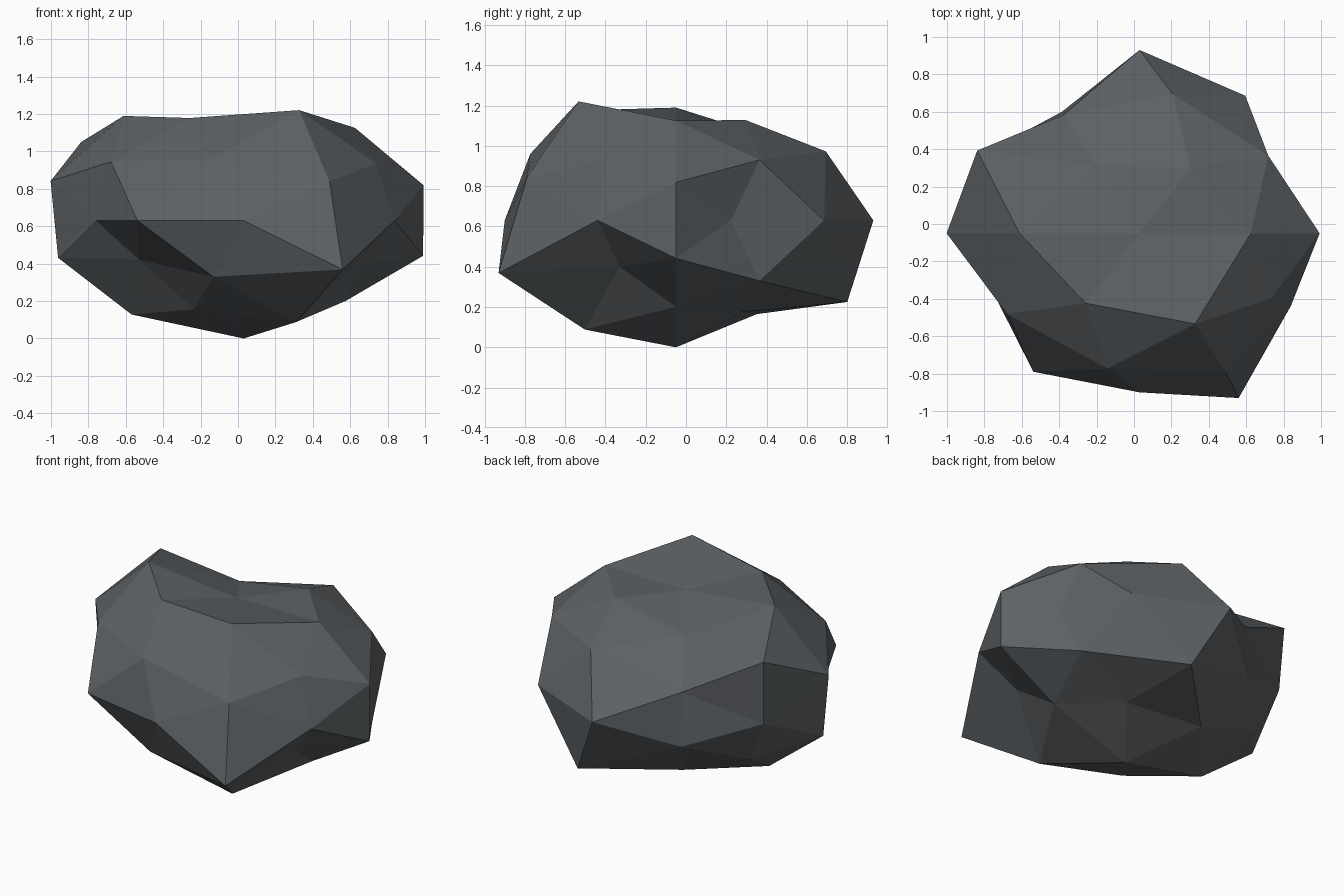
import bpy, bmesh, math
from mathutils import Matrix, Vector

if "Cube" in bpy.data.objects:
    bpy.data.objects.remove(bpy.data.objects["Cube"])

# Stone colour
stone = bpy.data.materials.new("dark_slate_grey")
stone.diffuse_color = (0.108, 0.120, 0.129, 1)
stone.use_nodes = True
stone.node_tree.nodes["Principled BSDF"].inputs["Base Color"].default_value = stone.diffuse_color

# Bulge of the rock: rings along the y axis, each listed by angle from +x towards +z
BULGE = {
    1.0: [1.19],
    0.9: [1.075, 1.085, 0.955, 0.975, 1.21],
    0.5: [1.0, 0.90, 1.0, 0.975, 1.0],
    0.4: [0.82, 0.985, 1.20, 0.97, 0.935],
    0.0: [1.012, 1.013, 0.895, 1.092, 1.085, 1.043, 1.02, 1.03, 0.93, 1.009],
    -0.4: [0.98, 1.045, 0.884, 0.957, 0.837],
    -0.5: [0.95, 1.13, 1.03, 0.815, 1.07],
    -0.9: [1.08, 1.06, 1.08, 1.0, 1.245],
    -1.0: [1.06],
}
CENTRE = Vector((0.03, -0.05, 0.63))


def angle(v):
    return round(math.degrees(math.atan2(v.co.z, v.co.x))) % 360


# Low-poly ball with its poles along y
bm = bmesh.new()
bmesh.ops.create_icosphere(bm, subdivisions=2, radius=1.0,
                           matrix=Matrix.Rotation(-math.pi / 2, 4, 'X'))
rings = {}
for v in bm.verts:
    rings.setdefault(round(v.co.y, 1), []).append(v)

# Flatten the ball and push each corner in or out
for key, ring in rings.items():
    ring.sort(key=angle)
    for v, r in zip(ring, BULGE[key]):
        d = v.co.copy()
        v.co = CENTRE + Vector((d.x * r, d.y * (r - 0.21), d.z * (r - 0.40)))

bmesh.ops.recalc_face_normals(bm, faces=bm.faces)
mesh = bpy.data.meshes.new("rock")
bm.to_mesh(mesh)
bm.free()
mesh.materials.append(stone)
rock = bpy.data.objects.new("rock", mesh)
bpy.context.collection.objects.link(rock)
